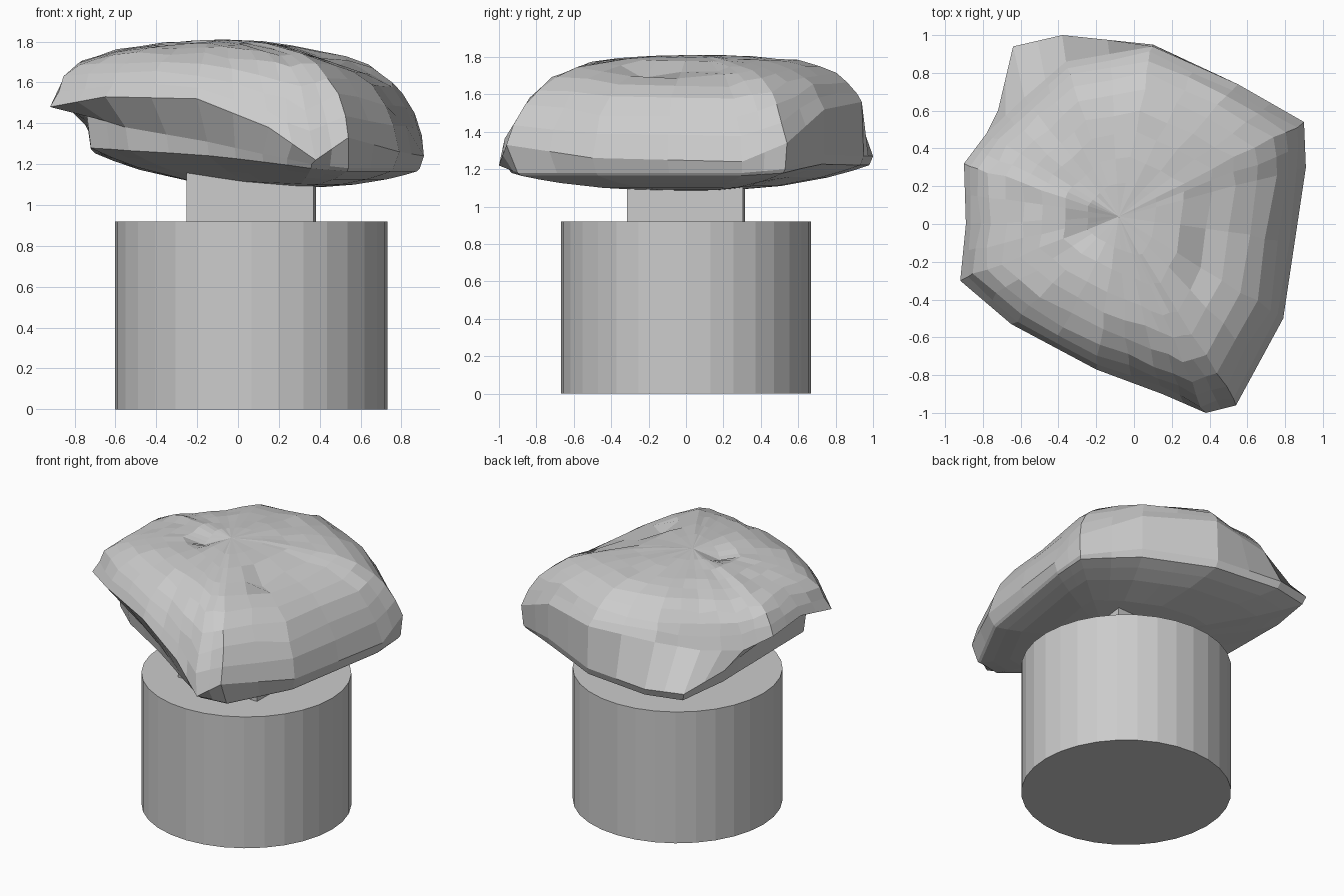
import bpy
import bmesh
import math
import random
from mathutils import Vector

random.seed(4)
cube = bpy.data.objects.get("Cube")
if cube:
    bpy.data.objects.remove(cube, do_unlink=True)

grey = bpy.data.materials.new("plain_grey")
grey.use_nodes = True
tone = (0.6, 0.6, 0.6, 1)
grey.diffuse_color = tone
grey.node_tree.nodes["Principled BSDF"].inputs["Base Color"].default_value = tone


def finish(bm, name):
    """Turn a bmesh into a named, flat shaded, grey object."""
    bmesh.ops.recalc_face_normals(bm, faces=bm.faces)
    mesh = bpy.data.meshes.new(name)
    bm.to_mesh(mesh)
    bm.free()
    mesh.materials.append(grey)
    obj = bpy.data.objects.new(name, mesh)
    bpy.context.collection.objects.link(obj)
    return obj


def subdivide_loop(points):
    """Add a midpoint after every point of a closed outline."""
    result = []
    for here, after in zip(points, points[1:] + points[:1]):
        result += [here, (here + after) / 2]
    return result


def cover_profile(t, arm):
    """Gentle dome with a steep drop near the rim, sharper at the sides."""
    side = abs(arm.xy.normalized().x)
    dome = 0.2 + 0.3 * side
    return dome * t ** 2 + (1 - dome) * t ** (6 + 6 * side)


def bowl_profile(t, arm):
    """Shallow bowl with an upright lip where the edge is high."""
    return (1 - 1.2 * arm.z) * t ** 2.5


def shrink_loop(loop, centre, t, profile):
    """Scale an outline toward a centre, with height given by a profile."""
    ring = []
    for p in loop:
        arm = p - centre
        q = centre + arm * t
        q.z = centre.z + arm.z * profile(t, arm)
        ring.append(q)
    return ring


def crumple(ring, amount):
    """Jitter a ring and press in the small dents."""
    for p in ring:
        p += Vector([random.uniform(-amount, amount) for axis in range(3)])
        p.z -= max(0, *(0.06 - (p.xy - Vector(spot)).length * 0.4
                        for spot in dents))


# Drum base
bm = bmesh.new()
bmesh.ops.create_cone(bm, cap_ends=True, segments=32, radius1=0.667,
                      radius2=0.667, depth=0.92)
finish(bm, "drum_base").location = (0.065, 0, 0.46)

# Square neck, turned very slightly
bm = bmesh.new()
bmesh.ops.create_cube(bm, size=1)
neck = finish(bm, "square_neck")
neck.scale = (0.62, 0.62, 0.26)
neck.location = (0.065, 0, 1.03)
neck.rotation_euler.z = math.radians(-1.2)

# Cushion outlines: widest rim of the cover, and edge of the bowl beneath
rim = [Vector(p) for p in (
    (.91, .3, 1.24), (.9, .54, 1.34), (.55, .74, 1.52), (.1, .94, 1.56),
    (-.36, .86, 1.54), (-.58, .67, 1.47), (-.78, .48, 1.45), (-.9, .32, 1.52),
    (-.89, 0, 1.54), (-.92, -.3, 1.48), (-.65, -.53, 1.53), (-.2, -.77, 1.52),
    (.15, -.9, 1.38), (.38, -1, 1.22), (.54, -.96, 1.33), (.79, -.5, 1.26))]
edge = [Vector(p) for p in (
    (.89, .3, 1.18), (.89, .53, 1.2), (.55, .74, 1.28), (.1, .95, 1.27),
    (-.38, 1, 1.27), (-.64, .94, 1.28), (-.72, .6, 1.34), (-.74, .3, 1.41),
    (-.74, 0, 1.43), (-.74, -.28, 1.44), (-.55, -.44, 1.38), (-.15, -.66, 1.31),
    (.12, -.82, 1.25), (.36, -.95, 1.2), (.54, -.9, 1.18), (.76, -.48, 1.18))]
dents = [(-.25, -.03), (.37, -.23), (.43, .05)]
rim, edge = subdivide_loop(rim), subdivide_loop(edge)
crown = Vector((-.08, .04, 1.81))
base = Vector((.25, .02, 1.085))

# Loft the crumpled cushion from crown to rim, under the lip and round the bowl
rings = []
for t in (.2, .35, .5, .62, .74, .84, .91, .96):
    ring = shrink_loop(rim, crown, t, cover_profile)
    crumple(ring, 0.012 * t)
    rings.append(ring)
rings += [rim, edge]
for t in (.98, .88, .75, .5, .25):
    rings.append(shrink_loop(edge, base, t, bowl_profile))

bm = bmesh.new()
loops = [[bm.verts.new(p) for p in ring] for ring in rings]
count = len(rim)
for upper, lower in zip(loops, loops[1:]):
    for i in range(count):
        j = (i + 1) % count
        bm.faces.new((upper[i], lower[i], lower[j], upper[j]))
for tip, loop in ((crown, loops[0]), (base, loops[-1])):
    apex = bm.verts.new(tip)
    for i in range(count):
        bm.faces.new((apex, loop[i], loop[(i + 1) % count]))
finish(bm, "crumpled_cushion")
